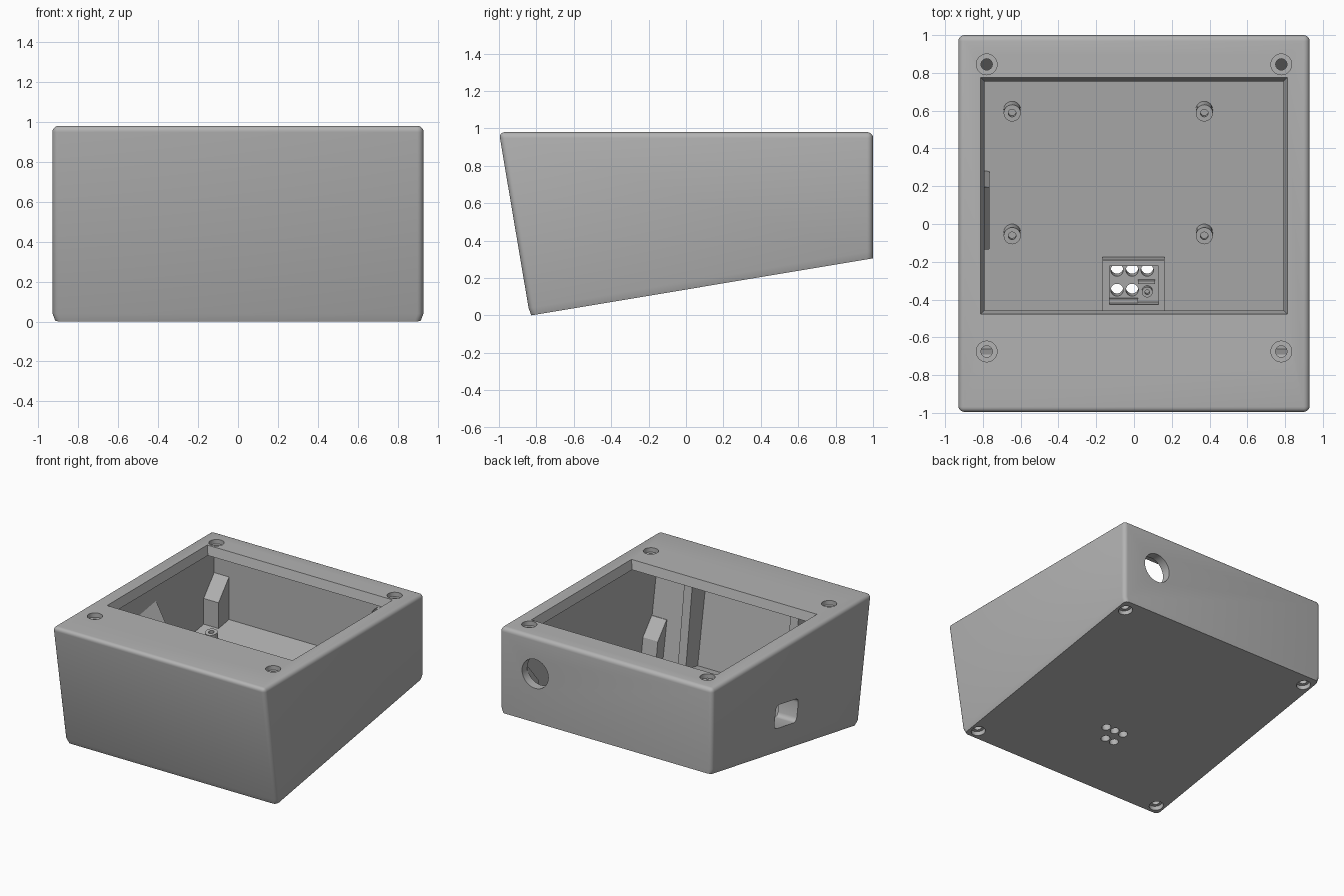
import bpy, bmesh, math
from mathutils import Vector, Matrix

if "Cube" in bpy.data.objects:
    bpy.data.objects.remove(bpy.data.objects["Cube"], do_unlink=True)

grey = bpy.data.materials.new("housing grey")
grey.use_nodes = True
COLOUR = (0.45, 0.45, 0.45, 1)
grey.diffuse_color = COLOUR
grey.node_tree.nodes["Principled BSDF"].inputs["Base Color"].default_value = COLOUR

# The base is tilted: its frame has u running along the floor and w normal to it
TILT = math.atan2(0.305, 1.83)
SLOPE = math.tan(TILT)
TURN = Matrix.Rotation(TILT, 4, 'X')


def base_z(y):
    return (y + 0.83) * SLOPE


def finish(name, bm):
    bmesh.ops.recalc_face_normals(bm, faces=bm.faces)
    mesh = bpy.data.meshes.new(name)
    bm.to_mesh(mesh)
    bm.free()
    mesh.materials.append(grey)
    ob = bpy.data.objects.new(name, mesh)
    bpy.context.collection.objects.link(ob)
    return ob


def prism_bm(profile, x0, x1):
    """Extrude a side outline of (y, z) points from x0 to x1."""
    bm = bmesh.new()
    face = bm.faces.new([bm.verts.new((x0, y, z)) for y, z in profile])
    new = bmesh.ops.extrude_face_region(bm, geom=[face])["geom"]
    verts = [g for g in new if isinstance(g, bmesh.types.BMVert)]
    bmesh.ops.translate(bm, verts=verts, vec=(x1 - x0, 0, 0))
    return bm


def prism(name, profile, x0, x1):
    return finish(name, prism_bm(profile, x0, x1))


def cylinder(name, centre, radius, depth, rot=None):
    bm = bmesh.new()
    m = Matrix.Translation(centre) @ (rot or Matrix())
    bmesh.ops.create_cone(bm, cap_ends=True, segments=32, radius1=radius,
                          radius2=radius, depth=depth, matrix=m)
    return finish(name, bm)


def floor_pin(name, x, y, radius, low, high):
    """Cylinder normal to the base, from height low to high above it."""
    up = TURN @ Vector((0, 0, 1))
    foot = Vector((x, y, base_z(y)))
    return cylinder(name, foot + up * (low + high) / 2, radius, high - low, TURN)


def floor_box(name, x0, x1, y0, y1, low, high, round_x=0):
    """Box lying on the tilted base."""
    y = (y0 + y1) / 2
    bm = bmesh.new()
    bmesh.ops.create_cube(bm, size=1)
    size = (x1 - x0, (y1 - y0) / math.cos(TILT), high - low)
    bmesh.ops.scale(bm, vec=size, verts=bm.verts)
    if round_x:
        edges = [e for e in bm.edges if abs(e.verts[0].co.x - e.verts[1].co.x) > 1e-4]
        bmesh.ops.bevel(bm, geom=edges, offset=round_x, segments=4, profile=0.5,
                        affect='EDGES')
    up = TURN @ Vector((0, 0, 1))
    pos = Vector(((x0 + x1) / 2, y, base_z(y))) + up * (low + high) / 2
    bm.transform(Matrix.Translation(pos) @ TURN)
    return finish(name, bm)


def cut(targets, cutters):
    for ob in targets:
        for c in cutters:
            mod = ob.modifiers.new("cut", 'BOOLEAN')
            mod.operation, mod.solver, mod.object = 'DIFFERENCE', 'EXACT', c
        bpy.context.view_layer.update()
        dg = bpy.context.evaluated_depsgraph_get()
        mesh = bpy.data.meshes.new_from_object(ob.evaluated_get(dg))
        ob.modifiers.clear()
        ob.data = mesh
    for c in cutters:
        bpy.data.objects.remove(c, do_unlink=True)


# Outer housing: rounded upper and upright edges, slightly tapered foot
bm = prism_bm([(-1, 0.98), (1, 0.98), (1, 0.305), (-0.835, 0)], -0.93, 0.93)
edges = [e for e in bm.edges if any(v.co.z > 0.9 for v in e.verts)]
bmesh.ops.bevel(bm, geom=edges, offset=0.032, segments=5, profile=0.5, affect='EDGES')
normal = TURN @ Vector((0, 0, 1))
bmesh.ops.bisect_plane(bm, geom=bm.verts[:] + bm.edges[:] + bm.faces[:],
                       plane_co=Vector((0, -0.83, 0.04)), plane_no=normal)
for v in bm.verts:
    if v.co.z - base_z(v.co.y) < 0.01:
        v.co.x *= 0.985
        if v.co.y < -0.7:
            v.co.y += 0.008
housing = finish("housing", bm)

# Hollow interior with a tapered top opening
cavity = prism("cavity_cutter", [(-0.89, 0.91), (0.93, 0.91), (0.93, base_z(0.93) + 0.06),
                                 (-0.75, base_z(-0.75) + 0.06)], -0.86, 0.86)
bm = bmesh.new()
bmesh.ops.create_cube(bm, size=1)
for v in bm.verts:
    top = v.co.z > 0
    grow = 0 if top else -0.025
    x = 0.812 + grow
    v.co = (math.copysign(x, v.co.x),
            0.775 + grow if v.co.y > 0 else -0.478 - grow,
            0.981 if top else 0.89)
opening = finish("opening_cutter", bm)
cut([housing], [cavity, opening])

# Corner blocks with sloping tops, bored from below
blocks = []
for side, sx in (("left", 1), ("right", -1)):
    back = [(0.94, 0.33), (0.94, 0.69), (0.93, 0.69), (0.8, 0.535), (0.8, 0.3)]
    front = [(-0.77, 0.04), (-0.83, 0.40), (-0.80, 0.40), (-0.69, 0.27), (-0.66, 0.07)]
    for end, outline in (("back", back), ("front", front)):
        blocks.append(prism(f"{end}_{side}_corner_block", outline, sx * 0.73, sx * 0.87))

# Cable socket surround on the right wall, with a steep sloping top
surround = floor_box("socket_surround", -0.87, -0.765, -0.05, 0.3, 0.05, 0.58)
for v in surround.data.vertices:
    if v.co.x > -0.8:
        v.co.y += 0.012 if v.co.y < 0.1 else -0.012
        if v.co.z > 0.5:
            v.co.z -= 0.17
socket = floor_box("socket_cutter", -1, -0.7, -0.02, 0.26, 0.19, 0.37, 0.035)
cable_hole = cylinder("cable_hole_cutter", (0.62, 0.97, 0.69), 0.115, 0.2,
                      Matrix.Rotation(math.pi / 2, 4, 'X'))
cut([surround, housing], [socket, cable_hole])

# Screw holes: counterbored on the lid rim and beneath the base
bores = []
for sx in (1, -1):
    for y in (0.845, -0.675):
        bores.append(cylinder("rim_recess", (sx * 0.78, y, 0.98), 0.055, 0.07))
        bores.append(cylinder("rim_hole", (sx * 0.78, y, 0.92), 0.03, 0.15))
    for y in (0.91, -0.755):
        bores.append(floor_pin("base_recess", sx * 0.845, y, 0.052, -0.03, 0.035))
        bores.append(floor_pin("base_hole", sx * 0.845, y, 0.03, -0.02, 0.14))
cut([housing] + blocks, bores)

# Raised connector holder with pocket and five through holes
holder = floor_box("connector_holder", -0.168, 0.162, -0.47, -0.165, 0.05, 0.16)
pocket = floor_box("pocket_cutter", -0.13, 0.13, -0.40, -0.195, 0.085, 0.25)
holes = [floor_pin("vent_cutter", x, y, 0.033, -0.05, 0.3)
         for x, y in ((-0.09, -0.23), (-0.01, -0.23), (0.07, -0.23),
                      (-0.09, -0.335), (-0.01, -0.335))]
cut([holder, housing], [pocket] + holes)
floor_box("holder_rib", 0.02, 0.11, -0.295, -0.28, 0.08, 0.13)
floor_box("holder_step", -0.13, 0.02, -0.40, -0.378, 0.08, 0.11)

# Hollow mounting posts, plus a small one in the holder
for i, (x, y, r, low, high) in enumerate(((-0.645, 0.615, 0.045, 0.05, 0.17),
                                          (0.372, 0.615, 0.045, 0.05, 0.17),
                                          (-0.645, -0.035, 0.045, 0.05, 0.17),
                                          (0.372, -0.035, 0.045, 0.05, 0.17),
                                          (0.07, -0.34, 0.028, 0.08, 0.13))):
    post = floor_pin(f"mounting_post_{i + 1}", x, y, r, low, high)
    cut([post], [floor_pin("post_bore", x, y, r * 0.45, high - 0.04, high + 0.05)])

# Upright ribs and a low shelf on the inside of the front wall
for side, x in (("left", 0.43), ("right", -0.50)):
    prism(f"{side}_front_rib", [(-0.78, 0.05), (-0.90, 0.92), (-0.71, 0.92), (-0.60, 0.08)],
          x, x + 0.07)
floor_box("front_shelf", -0.44, 0.44, -0.76, -0.62, 0.05, 0.12)

# Smooth the round surfaces, keeping crisp edges
bpy.ops.object.select_all(action='DESELECT')
for ob in bpy.context.scene.objects:
    if ob.type == 'MESH':
        ob.select_set(True)
        bpy.context.view_layer.objects.active = ob
bpy.ops.object.shade_smooth_by_angle(angle=math.radians(30))
